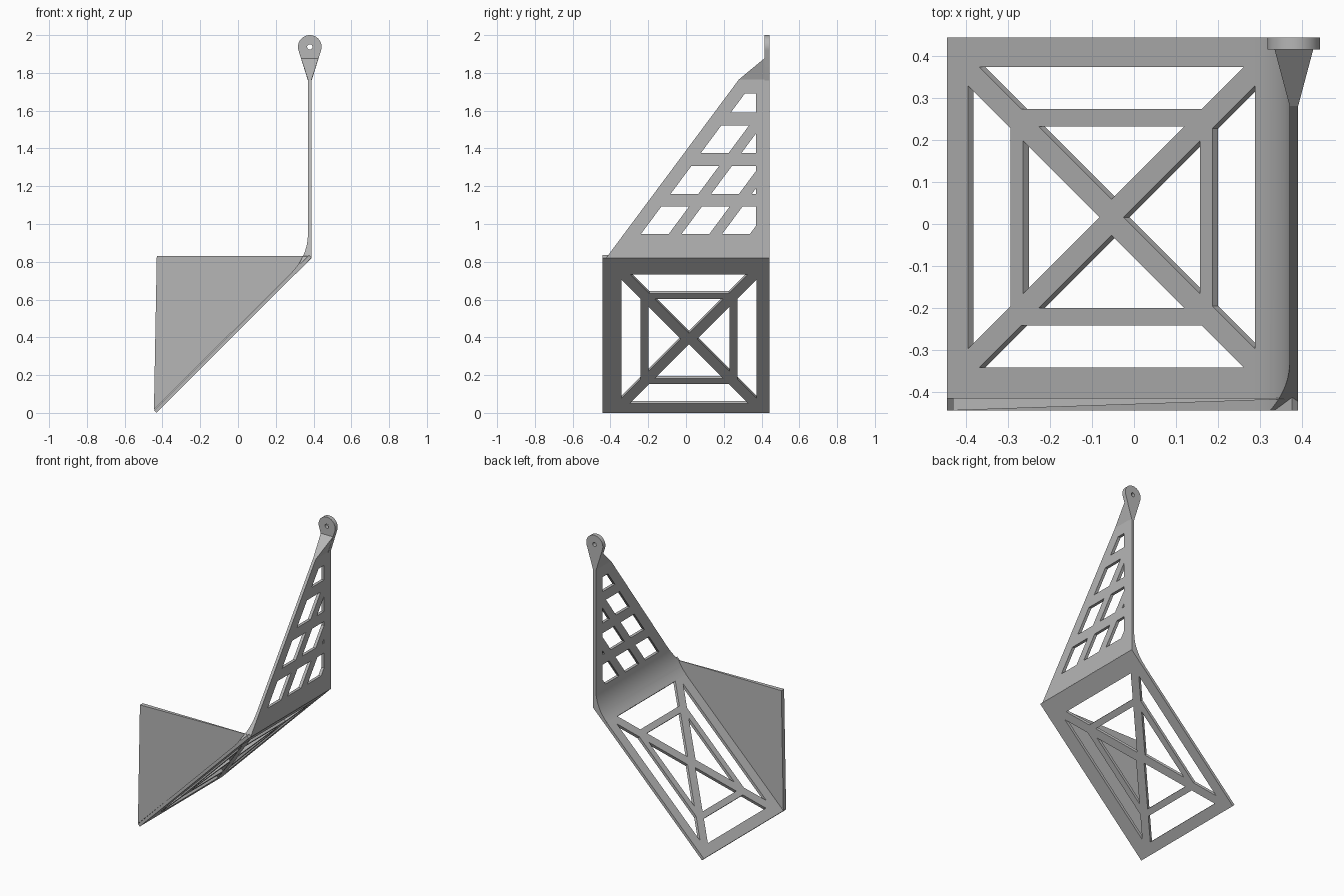
import bpy, bmesh
from math import radians, sin, cos
from mathutils import Matrix, Vector

cube = bpy.data.objects.get("Cube")
if cube:
    bpy.data.objects.remove(cube, do_unlink=True)

# One plain grey for the whole bracket
grey = bpy.data.materials.new("matte grey")
grey.use_nodes = True
GREY = (0.47, 0.47, 0.47, 1)
grey.diffuse_color = GREY
for node in grey.node_tree.nodes:
    if node.type == 'BSDF_PRINCIPLED':
        node.inputs["Base Color"].default_value = GREY

T = 0.02        # sheet thickness
Y = 0.443       # half depth
WALL_X = 0.38   # middle of the upright wall


def frame(x, y, z, origin):
    return Matrix.Translation(origin) @ Matrix((x, y, z)).transposed().to_4x4()


def finish(name, bm):
    bmesh.ops.remove_doubles(bm, verts=bm.verts, dist=1e-5)
    bmesh.ops.recalc_face_normals(bm, faces=bm.faces)
    mesh = bpy.data.meshes.new(name)
    bm.to_mesh(mesh)
    bm.free()
    mesh.materials.append(grey)
    obj = bpy.data.objects.new(name, mesh)
    bpy.context.collection.objects.link(obj)
    bpy.ops.object.select_all(action='DESELECT')
    obj.select_set(True)
    bpy.context.view_layer.objects.active = obj
    bpy.ops.object.shade_smooth_by_angle(angle=radians(20))
    return obj


def sheet(outlines, thickness, matrix):
    """Extrude a flat outline with holes, centred on its own plane."""
    curve = bpy.data.curves.new("outline", 'CURVE')
    curve.dimensions = '2D'
    curve.fill_mode = 'BOTH'
    curve.extrude = thickness / 2
    for points in outlines:
        spline = curve.splines.new('POLY')
        spline.points.add(len(points) - 1)
        for p, (a, b) in zip(spline.points, points):
            p.co = (a, b, 0, 1)
        spline.use_cyclic_u = True
    temp = bpy.data.objects.new("outline", curve)
    bpy.context.collection.objects.link(temp)
    graph = bpy.context.evaluated_depsgraph_get()
    mesh = bpy.data.meshes.new_from_object(temp.evaluated_get(graph))
    bm = bmesh.new()
    bm.from_mesh(mesh)
    bm.transform(matrix)
    bmesh.ops.remove_doubles(bm, verts=bm.verts, dist=1e-5)
    bpy.data.objects.remove(temp, do_unlink=True)
    bpy.data.meshes.remove(mesh)
    bpy.data.curves.remove(curve)
    return bm


def hull(name, points):
    bm = bmesh.new()
    for p in points:
        bm.verts.new(p)
    bmesh.ops.convex_hull(bm, input=bm.verts)
    bmesh.ops.dissolve_limit(bm, angle_limit=radians(1), verts=bm.verts, edges=bm.edges)
    return finish(name, bm)


def arc(cx, cy, r, start, end, n):
    angles = [radians(start + (end - start) * i / n) for i in range(n + 1)]
    return [(cx + r * cos(a), cy + r * sin(a)) for a in angles]


def clip(points, axis, limit):
    """Keep the part of a polygon below a limit on one axis."""
    out = []
    for p, q in zip(points, points[1:] + points[:1]):
        if p[axis] <= limit:
            out.append(p)
        if (p[axis] <= limit) != (q[axis] <= limit):
            t = (limit - p[axis]) / (q[axis] - p[axis])
            out.append(tuple(Vector(p).lerp(Vector(q), t)))
    return out


# Sloping plate with a cross and ring lattice
CX, CY = -0.0535, 0.016
holes = []
for s in (-1, 1):
    for outer, inner in ((0.3415, 0.2395), (0.2105, 0.029)):
        a, b = outer - 0.029, inner - 0.029
        side = [(outer, -a), (outer, a), (inner, b)] + ([(inner, -b)] if b else [])
        holes.append([(CX + s * u, CY + v) for u, v in side])
    for outer, inner in ((0.3575, 0.257), (0.2155, 0.043)):
        a, b = outer - 0.043, inner - 0.043
        side = [(-a, outer), (a, outer), (b, inner)] + ([(-b, inner)] if b else [])
        holes.append([(CX + u, CY + s * v) for u, v in side])
normal = Vector((-1, 0, 1)).normalized()
slope = frame((1, 0, 1), (0, 1, 0), normal, Vector((0, 0, 0.4592)) - normal * T / 2)
rim = [(-0.445, -Y), (0.376, -Y), (0.376, Y), (-0.445, Y)]
finish("sloping_lattice_plate", sheet([rim] + holes, T, slope))

# Upright wall with rows of slanted openings
SHEAR, PITCH, SIZE = 0.742, 0.215, 0.147
holes = []
for row in range(4):
    z = 0.945 + row * PITCH
    y = -0.24 + row * 0.159
    while y < 0.36:
        lean = SIZE * SHEAR
        hole = [(y, z), (y + SIZE, z), (y + SIZE + lean, z + SIZE), (y + lean, z + SIZE)]
        holes.append(clip(clip(hole, 0, 0.37), 1, 1.69))
        y += PITCH
wall = frame((0, 1, 0), (0, 0, 1), (1, 0, 0), (WALL_X, 0, 0))
edge = [(-0.423, 0.82), (0.28, 1.765), (Y, 1.765), (Y, 0.82)]
finish("upright_wall", sheet([edge] + holes, T, wall))

# Curved fillet between plate and wall, trimmed along the wall's slanted edge
profile = arc(0.09, 0.9475, 0.28, -45, 0, 12) + [(0.39, 0.9475), (0.39, 0.82), (0.304, 0.734)]
upright = frame((1, 0, 0), (0, 0, 1), (0, -1, 0), (0, 0, 0))
bm = sheet([profile], 2 * Y, upright)
cut = bmesh.ops.bisect_plane(bm, geom=bm.verts[:] + bm.edges[:] + bm.faces[:],
                             plane_co=(0, -0.423, 0.82), plane_no=(0, -1, SHEAR),
                             clear_outer=True)
cut_edges = [e for e in cut["geom_cut"] if isinstance(e, bmesh.types.BMEdge)]
bmesh.ops.holes_fill(bm, edges=cut_edges, sides=0)
finish("corner_fillet", bm)

# Tapering triangular front panel
hull("front_panel", [(x, y, z) for x, z, front in
                     ((-0.445, 0.016, -Y), (-0.43, 0.83, -Y), (0.371, 0.83, -0.416))
                     for y in (front, -0.413)])

# Round hanging tab with a small hole
BACK = 0.415
ring = arc(WALL_X, 1.9375, 0.0625, -17, 197, 28)
tab = ring + [(WALL_X - 0.01, 1.76), (WALL_X + 0.01, 1.76)]
pin = arc(WALL_X, 1.9375, 0.014, 0, 345, 23)
finish("hanging_tab", sheet([tab, pin], Y - BACK,
                            frame((1, 0, 0), (0, 0, 1), (0, -1, 0), (0, (Y + BACK) / 2, 0))))

# Flared gusset joining tab and wall
hull("tab_gusset", [(WALL_X + s * w, y, z) for s in (-1, 1) for w, y, z in
                    ((0.01, 0.28, 1.765), (0.01, 0.43, 1.765),
                     (0.046, BACK, 1.877), (0.046, 0.43, 1.877))])
